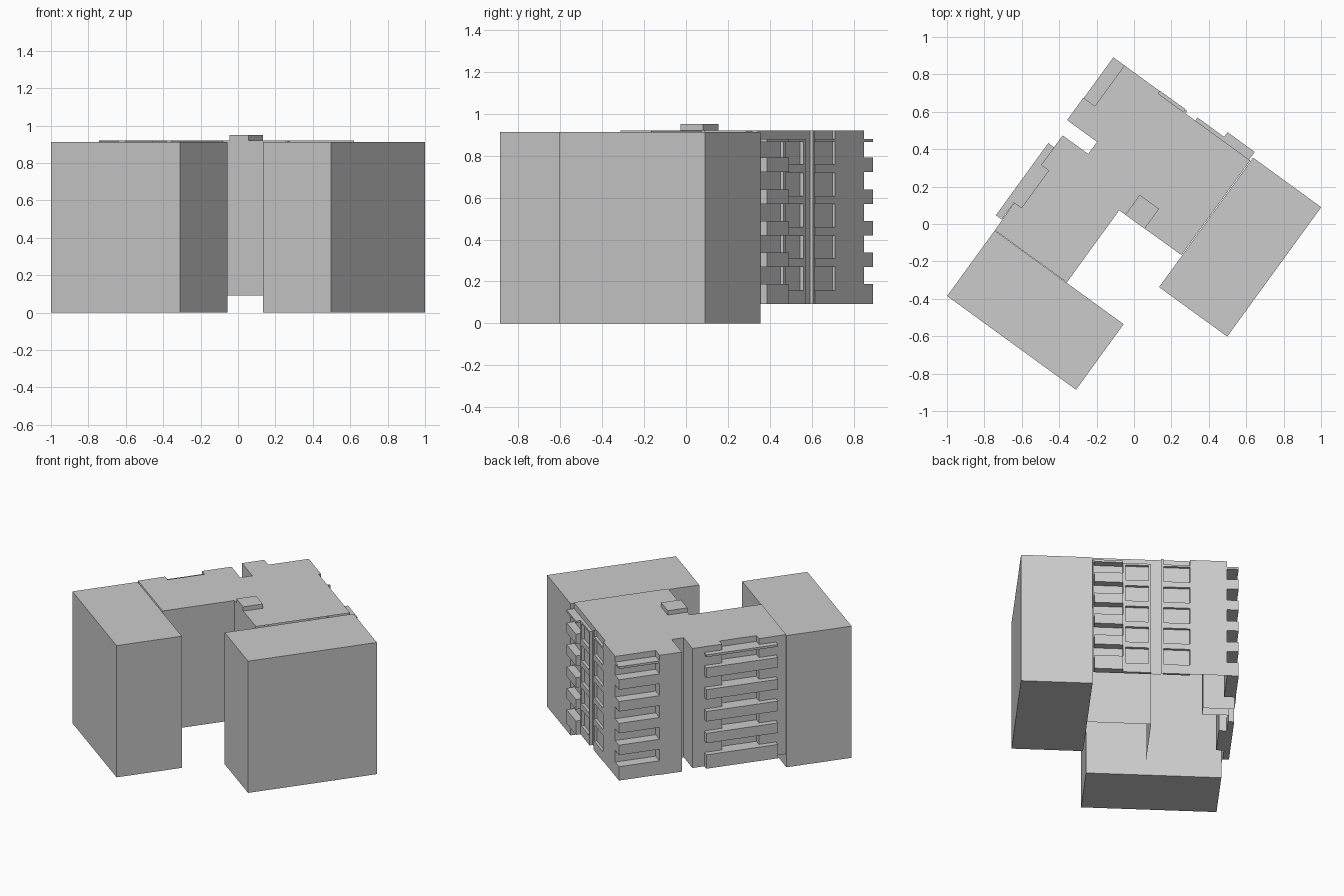
import bpy, bmesh
from mathutils import Matrix
from math import radians

if "Cube" in bpy.data.objects:
    bpy.data.objects.remove(bpy.data.objects["Cube"])

ROT = Matrix.Rotation(radians(-36), 4, 'Z')   # whole plan is turned by 36 degrees


def finish(name, bm):
    bmesh.ops.transform(bm, matrix=ROT, verts=bm.verts)
    me = bpy.data.meshes.new(name)
    bm.to_mesh(me)
    bm.free()
    ob = bpy.data.objects.new(name, me)
    bpy.context.collection.objects.link(ob)
    return ob


def boxes(name, items):
    """One object from boxes given as (u0, u1, v0, v1, z0, z1)."""
    bm = bmesh.new()
    for u0, u1, v0, v1, z0, z1 in items:
        m = Matrix.Translation(((u0 + u1) / 2, (v0 + v1) / 2, (z0 + z1) / 2))
        m = m @ Matrix.Diagonal((u1 - u0, v1 - v0, z1 - z0, 1))
        bmesh.ops.create_cube(bm, size=1, matrix=m)
    return finish(name, bm)


# neighbouring wings
boxes("left_wing", [(-.582, .27, -.899, -.466, 0, .912)])
boxes("right_wing", [(.307, .757, -.194, .661, 0, .912)])

# central building: roof and walls, open below and against the wings
outline = [(-.582, -.464), (-.107, -.464), (-.107, .013), (.303, .015),
           (.303, .64), (-.125, .64), (-.125, .656), (-.139, .656),
           (-.139, .64), (-.306, .64), (-.306, .656), (-.54, .656),
           (-.54, .387), (-.616, .387), (-.616, .239), (-.418, .239),
           (-.418, .159), (-.587, .159), (-.587, -.037), (-.537, -.037),
           (-.537, -.283), (-.585, -.283)]
open_edges = {0, 3}
bm = bmesh.new()
low = [bm.verts.new((u, v, .092)) for u, v in outline]
top = [bm.verts.new((u, v, .92)) for u, v in outline]
bm.faces.new(top)
n = len(outline)
for i in range(n):
    if i not in open_edges:
        j = (i + 1) % n
        bm.faces.new((low[i], low[j], top[j], top[i]))
loose = [v for v in bm.verts if not v.link_faces]
bmesh.ops.delete(bm, geom=loose, context='VERTS')
finish("central_building", bm)

# stair tower head on the roof
boxes("roof_box", [(-.067, .061, .013, .144, .92, .95)])

# balcony stacks: solid fronts on each floor and a thin canopy
levels = [(.092, .188)] + [(.268 + .151 * i, .337 + .151 * i) for i in range(4)] + [(.865, .88)]


def balcony_stack(name, *plans):
    boxes(name, [p + z for z in levels for p in plans])


balcony_stack("corner_balconies", (-.613, -.54, .387, .656))
balcony_stack("side_balconies", (-.625, -.586, -.396, .08),
              (-.586, -.537, -.283, -.037))
balcony_stack("rear_balconies", (.116, .296, .64, .691))

# window columns: spandrels between openings, with jambs on the second one
bands = [(.092, .157)] + [(.271 + .149 * i, .310 + .149 * i) for i in range(4)] + [(.867, .88)]
boxes("window_spandrels_a", [(-.306, -.139, .64, .658) + z for z in bands])
boxes("window_spandrels_b", [(-.045, .101, .64, .66) + z for z in bands])
boxes("window_jambs", [(u, u + .015, .64, .66, .092, .88) for u in (-.06, .101)])
